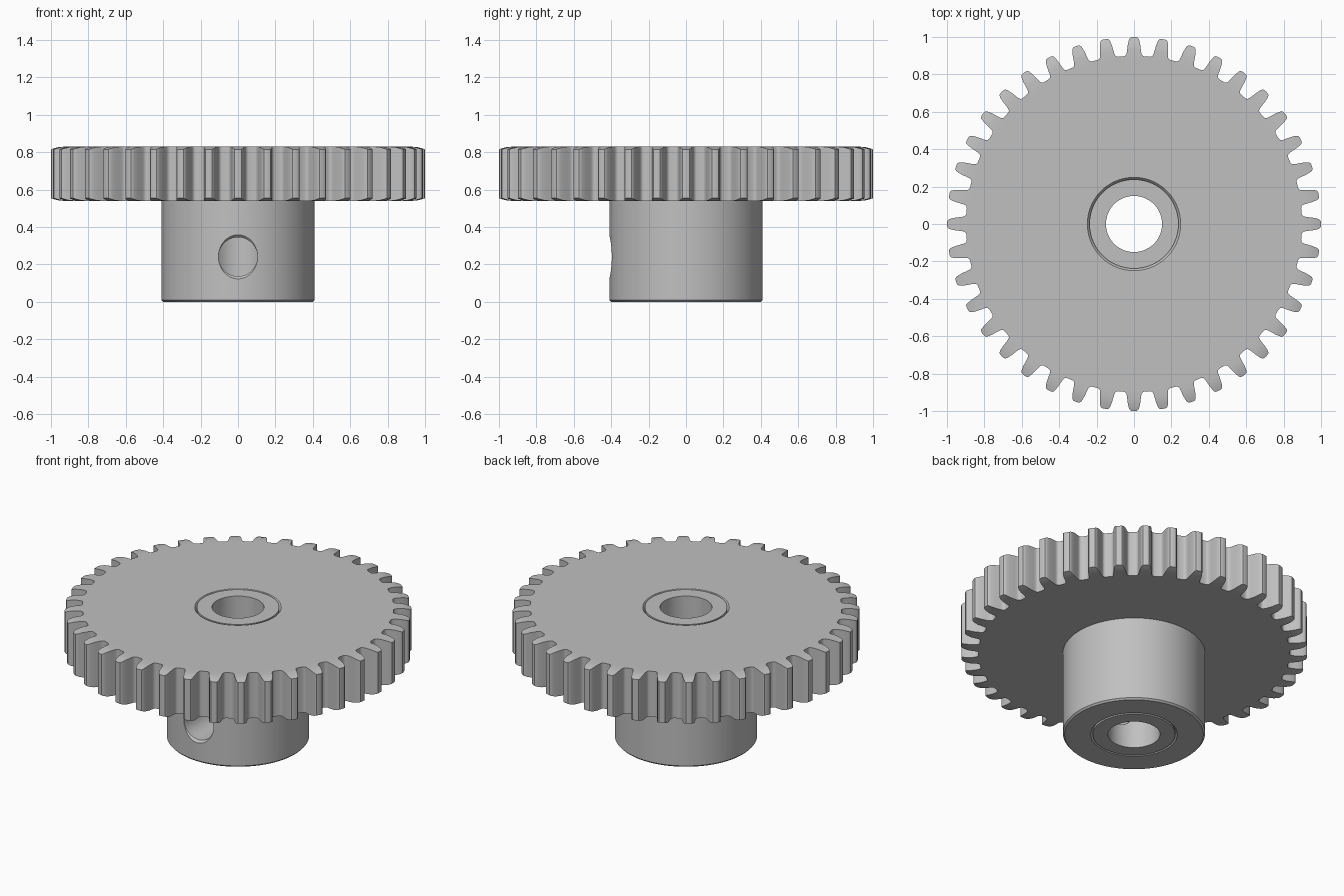
import bpy, bmesh, math

old = bpy.data.objects.get("Cube")
if old:
    bpy.data.objects.remove(old, do_unlink=True)

TEETH = 40
BOTTOM, TOP = 0.54, 0.83      # gear wheel faces
TAU = 2 * math.pi

steel = bpy.data.materials.new("grey steel")
steel.use_nodes = True
grey = (0.53, 0.53, 0.53, 1)
steel.diffuse_color = grey
steel.node_tree.nodes["Principled BSDF"].inputs["Base Color"].default_value = grey


def sweep(name, columns):
    """Join (angle, closed radius/height profile) columns into a closed ring."""
    bm = bmesh.new()
    rings = [[bm.verts.new((r * math.cos(a), r * math.sin(a), z)) for r, z in prof]
             for a, prof in columns]
    for i, ring in enumerate(rings):
        nxt = rings[(i + 1) % len(rings)]
        for j in range(len(ring)):
            k = (j + 1) % len(ring)
            bm.faces.new((ring[j], nxt[j], nxt[k], ring[k]))
    bmesh.ops.remove_doubles(bm, verts=bm.verts, dist=1e-5)
    bmesh.ops.recalc_face_normals(bm, faces=bm.faces)
    mesh = bpy.data.meshes.new(name)
    bm.to_mesh(mesh)
    bm.free()
    mesh.materials.append(steel)
    obj = bpy.data.objects.new(name, mesh)
    bpy.context.collection.objects.link(obj)
    return obj


def lathe(name, profile, segments=128):
    return sweep(name, [(TAU * i / segments, profile) for i in range(segments)])


def activate(obj):
    bpy.ops.object.select_all(action="DESELECT")
    obj.select_set(True)
    bpy.context.view_layer.objects.active = obj


# Toothed wheel: half a tooth as (half width, radius), tip to root
half = [(0, 1.0), (0.010, 0.9995), (0.018, 0.998), (0.024, 0.992), (0.028, 0.982),
        (0.033, 0.96), (0.037, 0.93), (0.039, 0.915), (0.042, 0.906),
        (0.048, 0.900), (0.056, 0.898)]
tooth = [(-w, r) for w, r in reversed(half[1:])] + half


def tooth_profile(r):
    # Tooth ends are eased towards the tip on both faces
    steps = [(0.2495, 0), (0.88, 0), (min(r, 0.93), 0)]
    for limit in (0.965, 1.0):
        rr = min(r, limit)
        steps.append((rr, 3 * max(0, rr - 0.93) ** 2))
    return ([(q, TOP - d) for q, d in steps]
            + [(q, BOTTOM + d) for q, d in reversed(steps)])


wheel = sweep("toothed_wheel", [(TAU * t / TEETH + math.atan2(w, r), tooth_profile(r))
                                for t in range(TEETH) for w, r in tooth])

# Hub with bore, a fine groove round the sleeve at both ends and a chamfered foot
hub = lathe("hub", [
    (0.15, 0), (0.238, 0), (0.238, 0.014), (0.25, 0), (0.40, 0), (0.41, 0.01),
    (0.41, 0.555), (0.25, 0.555), (0.25, TOP), (0.238, TOP - 0.014),
    (0.238, TOP), (0.15, TOP)])

# Countersunk set screw hole, from the front into the bore
cutter = lathe("screw_hole_cutter", [
    (0, 0.01), (0.104, 0.01), (0.104, 0.396), (0.148, 0.44), (0, 0.44)], 64)
cutter.rotation_euler.x = math.pi / 2
cutter.location.z = 0.241
cutter.hide_render = True
bpy.context.view_layer.update()
cut = hub.modifiers.new("screw_hole", "BOOLEAN")
cut.operation = "DIFFERENCE"
cut.solver = "EXACT"
cut.object = cutter
activate(hub)
bpy.ops.object.modifier_apply(modifier=cut.name)
bpy.data.objects.remove(cutter, do_unlink=True)

for part in (wheel, hub):
    activate(part)
    bpy.ops.object.shade_smooth_by_angle(angle=math.radians(30))
